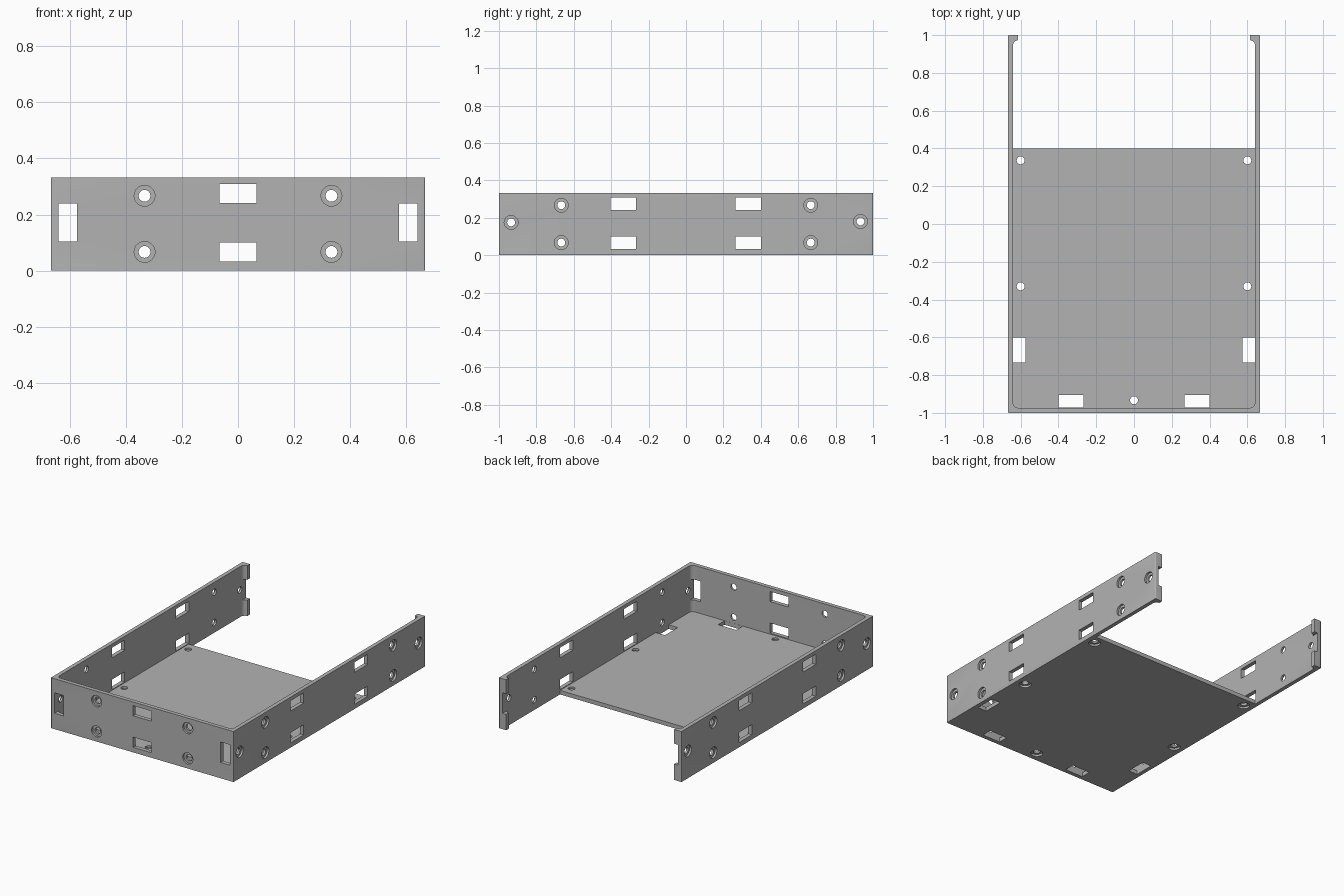
import bpy, bmesh, math
from mathutils import Vector, Matrix

if "Cube" in bpy.data.objects:
    bpy.data.objects.remove(bpy.data.objects["Cube"], do_unlink=True)

W, L, H = 0.667, 1.0, 0.333      # half width, half length, height
T = 0.0267                       # sheet thickness
IN_X, IN_Y = W - T, L - T        # inner faces of the walls
FLOOR_END = 0.4

grey = bpy.data.materials.new("plain grey")
grey.use_nodes = True
colour = (0.45, 0.45, 0.45, 1)
grey.diffuse_color = colour
grey.node_tree.nodes["Principled BSDF"].inputs["Base Color"].default_value = colour


def make_object(name, bm):
    bmesh.ops.recalc_face_normals(bm, faces=bm.faces)
    mesh = bpy.data.meshes.new(name)
    bm.to_mesh(mesh)
    bm.free()
    mesh.materials.append(grey)
    obj = bpy.data.objects.new(name, mesh)
    bpy.context.collection.objects.link(obj)
    return obj


def arc(cx, cy, r, start, end, steps=6):
    angles = [math.radians(start + (end - start) * i / steps) for i in range(steps + 1)]
    return [(cx + r * math.cos(a), cy + r * math.sin(a)) for a in angles]


def extrude_half(name, half, height):
    """Mirror a half outline that starts and ends on x = 0, then extrude it up."""
    outline = half + [(-x, y) for x, y in reversed(half[1:-1])]
    bm = bmesh.new()
    face = bm.faces.new([bm.verts.new((x, y, 0)) for x, y in outline])
    ext = bmesh.ops.extrude_face_region(bm, geom=[face])["geom"]
    bmesh.ops.translate(bm, vec=(0, 0, height),
                        verts=[v for v in ext if isinstance(v, bmesh.types.BMVert)])
    return make_object(name, bm)


def slot(bm, centre, size):
    bmesh.ops.create_cube(bm, size=1, matrix=Matrix.Translation(centre)
                          @ Matrix.Diagonal((*size, 1)))


def screw_hole(bm, point, inward):
    """Through hole with a shallow counterbore on the outer face."""
    turn = Vector(inward).to_track_quat('Z', 'Y').to_matrix().to_4x4()
    for radius, start, end in ((0.037, -0.03, T / 2), (0.021, -0.02, 0.05)):
        bmesh.ops.create_cone(
            bm, cap_ends=True, segments=32, radius1=radius, radius2=radius, depth=end - start,
            matrix=Matrix.Translation(point) @ turn @ Matrix.Translation((0, 0, (start + end) / 2)))


def cut(obj, bm):
    cutter = make_object("cutter", bm)
    cutter.hide_render = True
    mod = obj.modifiers.new("openings", 'BOOLEAN')
    mod.operation, mod.solver, mod.object = 'DIFFERENCE', 'EXACT', cutter
    mod.use_self = True
    bpy.ops.object.select_all(action='DESELECT')
    bpy.context.view_layer.objects.active = obj
    obj.select_set(True)
    bpy.ops.object.modifier_apply(modifier=mod.name)
    bpy.data.objects.remove(cutter, do_unlink=True)
    bpy.ops.object.shade_smooth_by_angle(angle=math.radians(30))


# Walls: front panel and two long sides with hooked rear ends
R = 0.005
inner_front = arc(IN_X - T, -IN_Y + T, T, 0, -90)
walls = extrude_half("tray_walls", [(0, -L)]
                     + arc(W - R, -L + R, R, -90, 0, 3)
                     + arc(W - R, L - R, R, 0, 90, 3)
                     + [(IN_X - T, L)]
                     + arc(IN_X - T, IN_Y - T, T, 90, 0)
                     + inner_front + [(0, -IN_Y)], H)

# Wall openings
bm = bmesh.new()
for z in (0.067, 0.275):
    slot(bm, (0, -L, z), (0.133, 0.1, 0.067))
for s in (-1, 1):
    slot(bm, (s * 0.607, -L, 0.172), (0.0665, 0.12, 0.135))
    slot(bm, (s * 0.59, L, 0.172), (0.1, 0.13, 0.135))
    screw_hole(bm, (s * W, -0.935, 0.175), (-s, 0, 0))
    screw_hole(bm, (s * W, 0.933, 0.18), (-s, 0, 0))
    for z in (0.067, 0.267):
        screw_hole(bm, (s * 0.333, -L, z), (0, 1, 0))
        for y in (-0.667, 0.667):
            screw_hole(bm, (s * W, y, z), (-s, 0, 0))
    for z in (0.065, 0.275):
        for y in (-0.335, 0.333):
            slot(bm, (s * W, y, z), (0.12, 0.135, 0.067))
cut(walls, bm)

# Floor, fitted inside the walls and stopping short of the rear
floor = extrude_half("tray_floor", [(0, -IN_Y)] + inner_front[::-1]
                     + [(IN_X, FLOOR_END), (0, FLOOR_END)], T)

# Floor openings
bm = bmesh.new()
screw_hole(bm, (0, -0.933, 0), (0, 0, 1))
for s in (-1, 1):
    slot(bm, (s * 0.333, -0.939, 0), (0.133, 0.067, 0.1))
    slot(bm, (s * 0.607, -0.667, 0), (0.066, 0.133, 0.1))
    for y in (-0.33, 0.337):
        screw_hole(bm, (s * 0.6, y, 0), (0, 0, 1))
cut(floor, bm)
